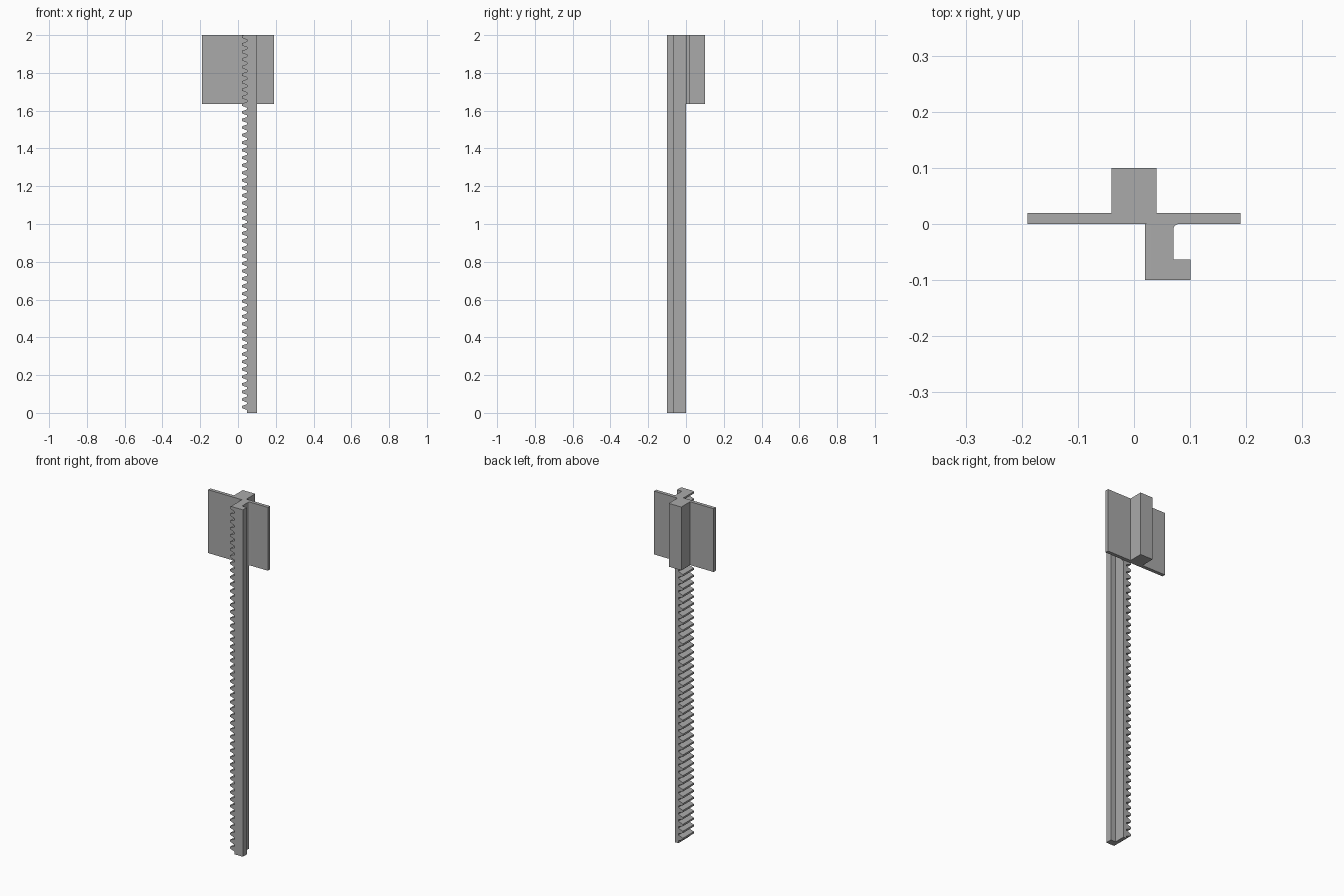
import bpy
import bmesh
from math import pi, tan, radians, sin, cos

cube = bpy.data.objects.get("Cube")
if cube:
    bpy.data.objects.remove(cube, do_unlink=True)

grey = bpy.data.materials.new("plain grey")
grey.use_nodes = True
GREY = (0.40, 0.40, 0.40, 1)
grey.diffuse_color = GREY
grey.node_tree.nodes["Principled BSDF"].inputs["Base Color"].default_value = GREY


def extrude(name, points, offset):
    """Make a solid by extruding a closed 3D outline along an offset."""
    bm = bmesh.new()
    face = bm.faces.new([bm.verts.new(p) for p in points])
    new = bmesh.ops.extrude_face_region(bm, geom=[face])["geom"]
    bmesh.ops.translate(bm, vec=offset,
                        verts=[v for v in new if isinstance(v, bmesh.types.BMVert)])
    bmesh.ops.recalc_face_normals(bm, faces=bm.faces)
    mesh = bpy.data.meshes.new(name)
    bm.to_mesh(mesh)
    bm.free()
    mesh.materials.append(grey)
    obj = bpy.data.objects.new(name, mesh)
    bpy.context.collection.objects.link(obj)
    return obj


TOP, HOLDER_Z = 2.0, 1.635
FRONT, BACK = -0.1, 0.0

# Toothed bar: rack outline in the x-z plane, extruded through its depth
PITCH, FIRST = 0.04, 0.031
MODULE = PITCH / pi
TIP = 0.02
ROOT = TIP + 2.25 * MODULE
WEB = 0.07
slope = tan(radians(20))
half_tip = PITCH / 4 - MODULE * slope
half_root = PITCH / 4 + 1.25 * MODULE * slope

outline = [(WEB, TOP), (WEB, 0), (ROOT, 0)]
for i in range(50):
    z = FIRST + i * PITCH
    outline += [(ROOT, z - half_root), (TIP, z - half_tip)]
    if z + half_root < TOP:
        outline += [(TIP, z + half_tip), (ROOT, z + half_root)]
    else:  # last tooth is cut off flush with the top
        outline += [(TIP, z + half_tip),
                    (TIP + (TOP - z - half_tip) / slope, TOP)]
extrude("toothed_bar", [(x, FRONT, z) for x, z in outline], (0, BACK - FRONT, 0))


def upright(name, plan, bottom):
    return extrude(name, [(x, y, bottom) for x, y in plan], (0, 0, TOP - bottom))


# Front foot of the bar, giving it an L-shaped section
upright("bar_foot", [(WEB, FRONT), (0.101, FRONT), (0.101, -0.063), (WEB, -0.063)], 0)

# Holder: wide plate with a square block behind, one T-shaped section
upright("holder_plate", [(-0.19, 0), (0.19, 0), (0.19, 0.02), (0.04, 0.02),
                         (0.04, 0.1), (-0.04, 0.1), (-0.04, 0.02), (-0.19, 0.02)],
        HOLDER_Z)

# Concave fillet joining the bar to the plate
R = 0.01
arc = [(WEB + R - R * cos(a), -R + R * sin(a)) for a in (i * pi / 8 for i in range(5))]
upright("holder_fillet", [(WEB, 0)] + arc, HOLDER_Z)
